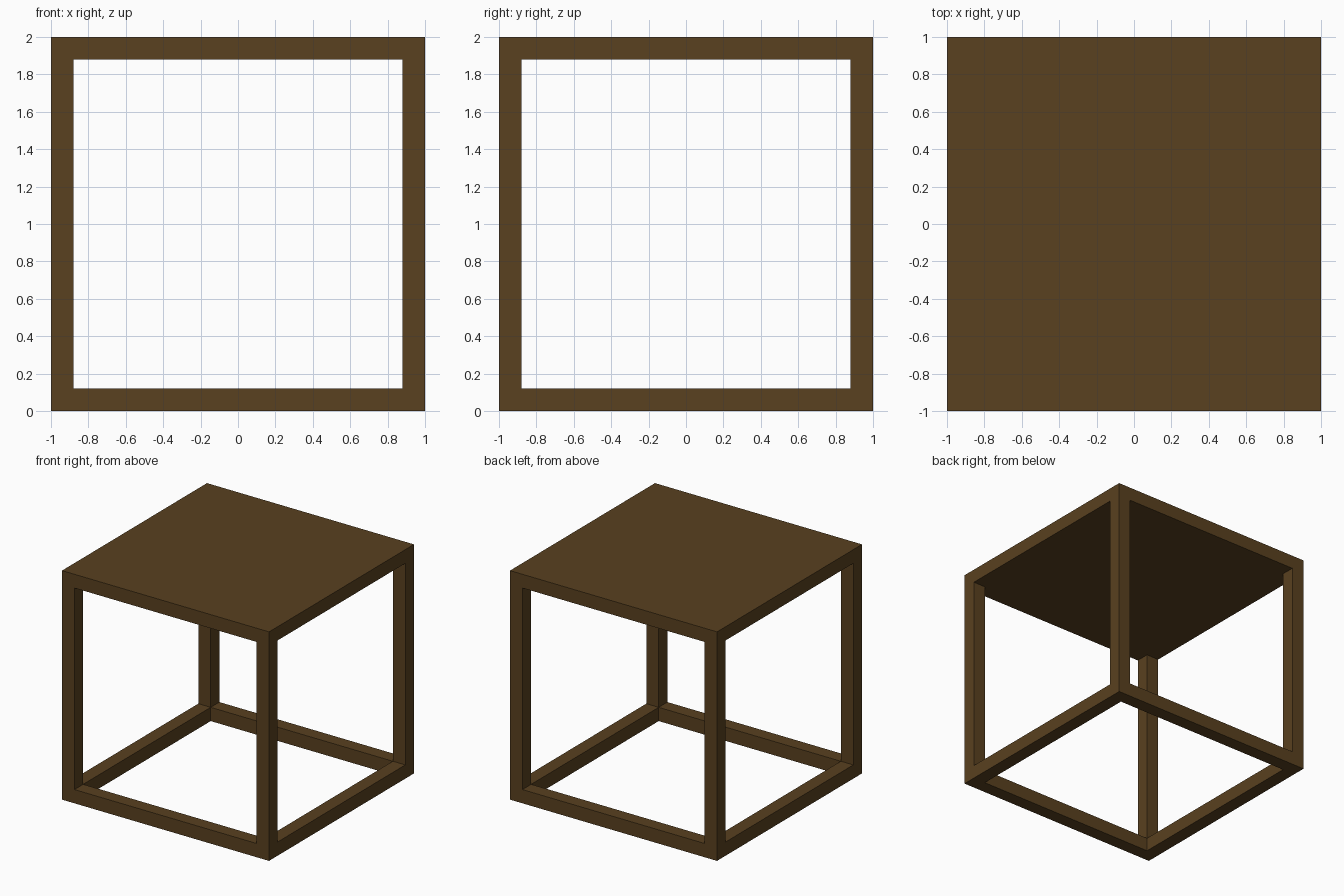
import bpy

if "Cube" in bpy.data.objects:
    bpy.data.objects.remove(bpy.data.objects["Cube"])

SIZE = 2.0
BAR = 0.12
GAP = SIZE - 2 * BAR


def box(name, center, size):
    bpy.ops.mesh.primitive_cube_add(size=1, location=center)
    obj = bpy.context.object
    obj.name = name
    obj.scale = size
    bpy.ops.object.transform_apply(location=False, rotation=False, scale=True)
    return obj


wood = bpy.data.materials.new("dark_wood")
wood.diffuse_color = (0.1, 0.052, 0.014, 1)
wood.use_nodes = True
wood.node_tree.nodes["Principled BSDF"].inputs["Base Color"].default_value = wood.diffuse_color

# Solid block that becomes the table: slab top, four legs, base rails
table = box("side_table", (0, 0, SIZE / 2), (SIZE, SIZE, SIZE))
table.data.materials.append(wood)

# Openings through the sides, front and floor (the top stays closed)
openings = {
    "side_opening": ((0, 0, SIZE / 2), (SIZE + 1, GAP, GAP)),
    "front_opening": ((0, 0, SIZE / 2), (GAP, SIZE + 1, GAP)),
    "floor_opening": ((0, 0, 0), (GAP, GAP, 1)),
}
cutters = []
for name, (center, size) in openings.items():
    cutter = box(name, center, size)
    cutter.hide_render = True
    cutters.append(cutter)
    cut = table.modifiers.new(name, "BOOLEAN")
    cut.operation = "DIFFERENCE"
    cut.solver = "EXACT"
    cut.object = cutter

# Bake the cuts and clear away the cutters
bpy.context.view_layer.objects.active = table
for name in openings:
    bpy.ops.object.modifier_apply(modifier=name)
for cutter in cutters:
    bpy.data.objects.remove(cutter)
